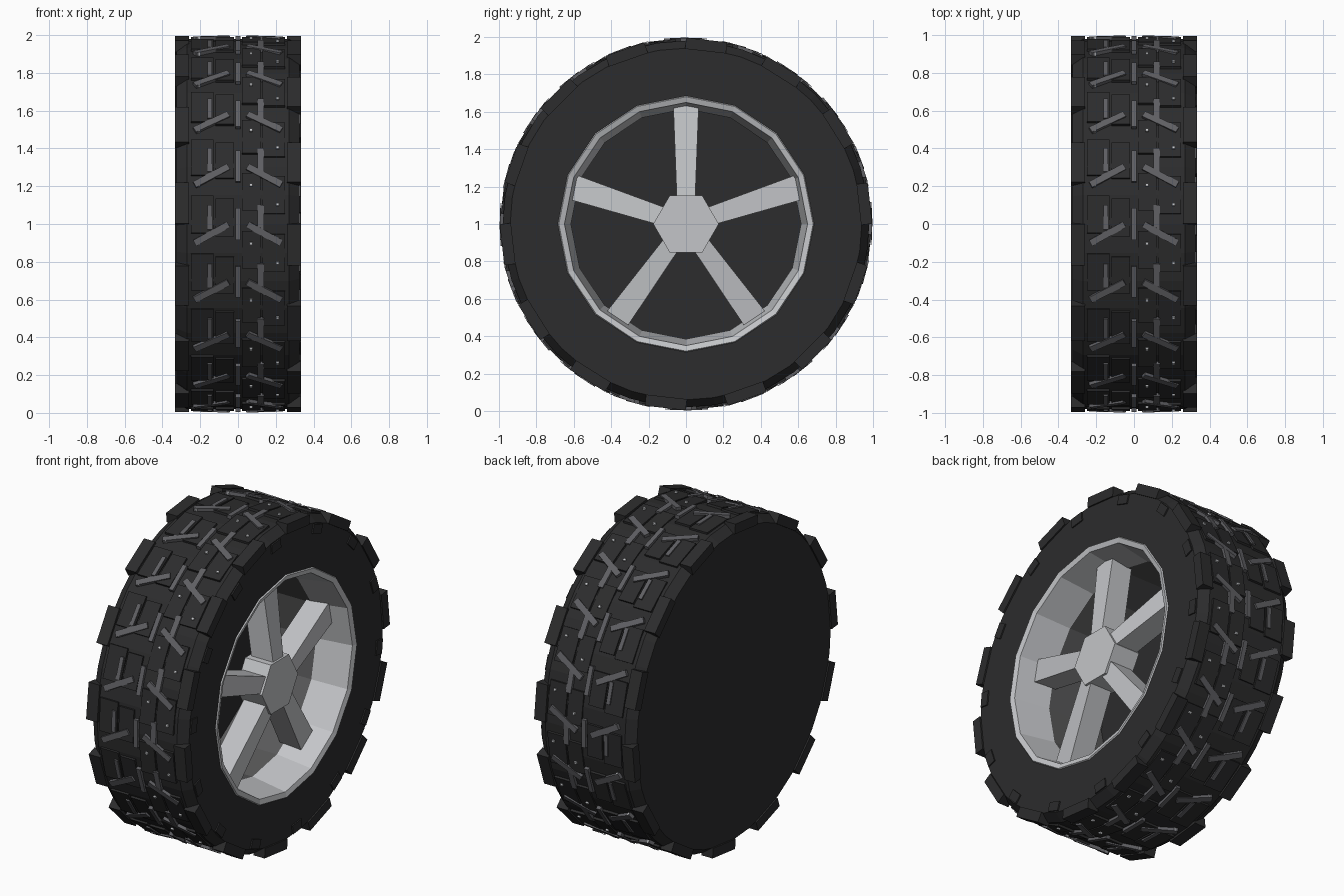
import bpy, bmesh, math
from mathutils import Matrix, Vector

if "Cube" in bpy.data.objects:
    bpy.data.objects.remove(bpy.data.objects["Cube"], do_unlink=True)


def material(name, r, g, b):
    m = bpy.data.materials.new(name)
    m.use_nodes = True
    m.diffuse_color = (r, g, b, 1)
    bsdf = next(n for n in m.node_tree.nodes if n.type == 'BSDF_PRINCIPLED')
    bsdf.inputs["Base Color"].default_value = (r, g, b, 1)
    return m


RUBBER = material("black rubber", .025, .025, .026)
GREY = material("tread grey", .115, .115, .125)
LINING = material("dark lining grey", .1, .1, .102)
SILVER = material("silver alloy", .55, .56, .58)


def finish(bm, name, mat, recalc=True):
    if recalc:
        bmesh.ops.recalc_face_normals(bm, faces=bm.faces)
    me = bpy.data.meshes.new(name)
    bm.to_mesh(me)
    bm.free()
    me.materials.append(mat)
    ob = bpy.data.objects.new(name, me)
    bpy.context.collection.objects.link(ob)
    return ob


def polar(x, r, deg):
    a = math.radians(deg)
    return Vector((x, r * math.cos(a), 1 + r * math.sin(a)))


def lathe(name, profile, sides, mat):
    """Spin (x, radius) points around the axle."""
    bm = bmesh.new()
    rings = []
    for x, r in profile:
        if r == 0:
            rings.append([bm.verts.new(polar(x, 0, 0))] * sides)
        else:
            rings.append([bm.verts.new(polar(x, r, 90 + 360 * i / sides))
                          for i in range(sides)])
    for a, b in zip(rings, rings[1:]):
        for i in range(sides):
            j = (i + 1) % sides
            loop = list(dict.fromkeys((a[i], a[j], b[j], b[i])))
            bm.faces.new(loop)
    return finish(bm, name, mat)


def add_block(bm, x, top, deg, size, turn=0):
    """Block lying on the tread: size is across, around, deep."""
    m = (Matrix.Translation(polar(x, top - size[2] / 2, deg))
         @ Matrix.Rotation(math.radians(deg - 90), 4, 'X')
         @ Matrix.Rotation(math.radians(turn), 4, 'Z')
         @ Matrix.Diagonal((*size, 1)))
    bmesh.ops.create_cube(bm, size=1, matrix=m)


def block_ring(name, mat, count, specs):
    bm = bmesh.new()
    for i in range(count):
        for x, top, deg, size, turn in specs:
            add_block(bm, x, top, deg + 360 * i / count, size, turn)
    return finish(bm, name, mat)


# Tyre: closed flat back, chamfered shoulders, deep open well
lathe("tyre", [(-.325, 0), (-.325, .94), (-.27, .98), (.27, .98), (.325, .94),
               (.325, .67), (-.28, .67), (-.28, 0)], 40, RUBBER)

# Staggered tread blocks
block_ring("tread_blocks", RUBBER, 20, [
    (side * x, .986, deg, (width, .2, .04), 0)
    for side in (-1, 1)
    for x, width, deg in ((.07, .1, 183 + 5 * side), (.19, .12, 174 - 3 * side))])

# Shoulder lugs, staggered by half a pitch between the two sides
pitch = 360 / 14
block_ring("shoulder_lugs", RUBBER, 14, [
    (.297, .99, pitch / 4, (.075, .22, .06), 0),
    (-.297, .99, -pitch / 4, (.075, .22, .06), 0)])

# Small raised pads on the open sidewall
block_ring("sidewall_pads", RUBBER, 14, [
    (.326, .932, -pitch / 4, (.014, .088, .055), 0)])

# Grey chevrons and straight bars on the tread
block_ring("tread_chevrons", GREY, 20, [
    (side * .14, .996, 165, (.205, .035, .03), -side * 29) for side in (-1, 1)])
block_ring("tread_bars", GREY, 20, [
    (0, .994, 180, (.028, .17, .03), 0),
    (.12, .994, 178, (.035, .13, .03), 0),
    (-.15, .994, 178, (.025, .13, .03), 0)])
block_ring("tread_studs", SILVER, 20, [
    (x, .997, deg, (.016, .014, .02), 0)
    for x, deg in ((-.21, 168), (.07, 168), (.21, 174))])

# Rim dish and the darker lining behind it
lathe("rim", [(.325, .685), (.332, .68), (.322, .65), (.1, .615), (.1, .665)],
      16, SILVER)
lathe("rim_lining", [(.1, .665), (.1, .616), (-.285, .616), (-.285, .665)],
      16, LINING)

# Five tapered spokes, sloping inward towards the rim
bm = bmesh.new()
for i in range(5):
    rot = (Matrix.Translation((0, 0, 1))
           @ Matrix.Rotation(math.tau * i / 5, 4, 'X'))
    ends = []
    for r, half, back, front in ((.11, .048, .13, .278), (.635, .068, .07, .21)):
        ends.append([bm.verts.new(rot @ Vector((x, y, r))) for x, y in
                     ((back, -half), (back, half), (front, half), (front, -half))])
    inner, outer = ends
    bm.faces.new(inner)
    bm.faces.new(outer)
    for k in range(4):
        n = (k + 1) % 4
        bm.faces.new((inner[k], inner[n], outer[n], outer[k]))
finish(bm, "spokes", SILVER)

# Six-sided hub; its first corner points along the horizontal
bm = bmesh.new()
back, front = [[bm.verts.new(polar(x, .175, 60 * i)) for i in range(6)]
               for x in (.11, .285)]
bm.faces.new(back)
bm.faces.new(front)
for i in range(6):
    j = (i + 1) % 6
    bm.faces.new((back[i], back[j], front[j], front[i]))
finish(bm, "hub", SILVER)
